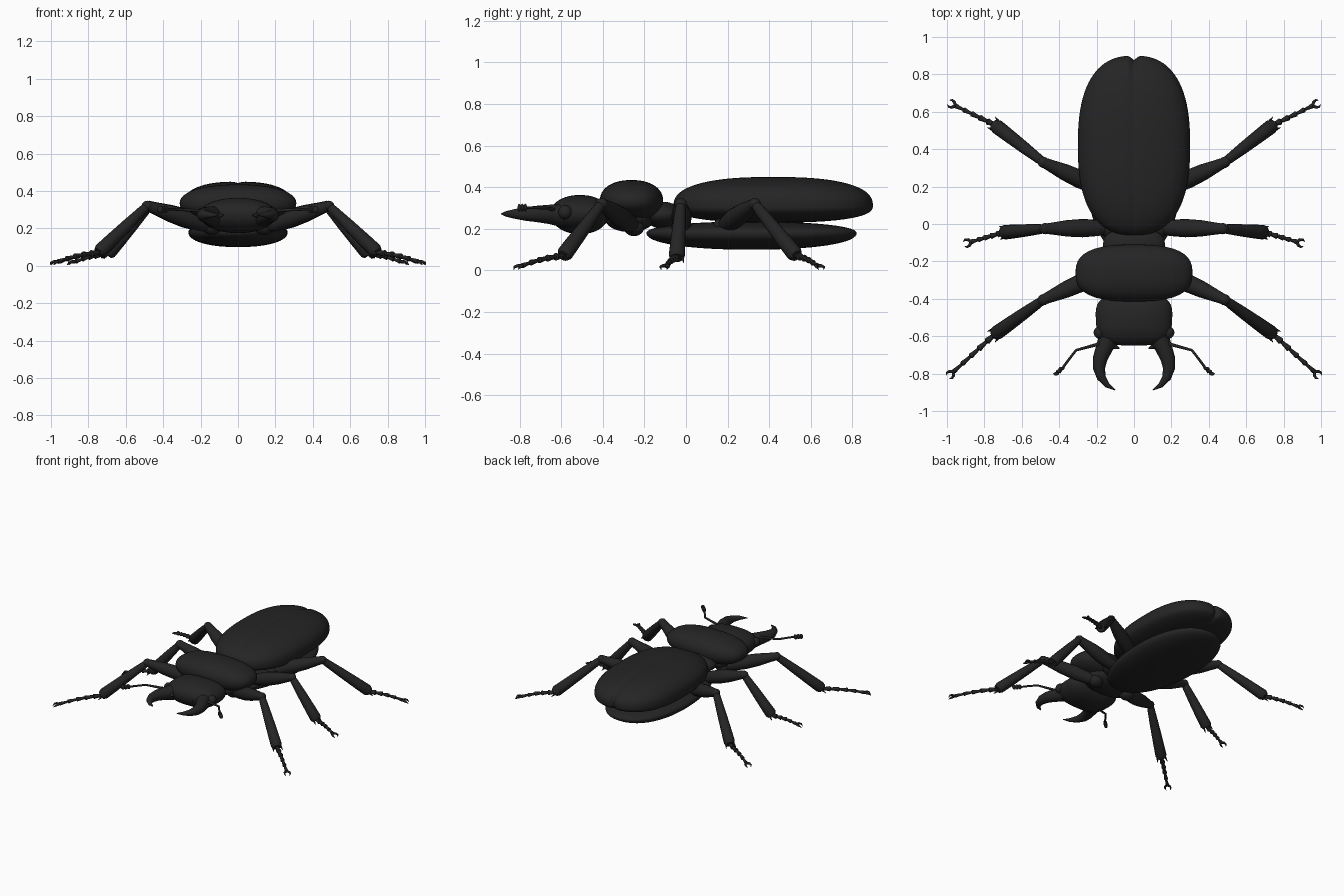
import bpy, bmesh, math
from mathutils import Vector, Matrix

if "Cube" in bpy.data.objects:
    bpy.data.objects.remove(bpy.data.objects["Cube"], do_unlink=True)

black = bpy.data.materials.new("glossy black shell")
black.use_nodes = True
colour = (0.018, 0.018, 0.018, 1)
black.diffuse_color = colour
black.node_tree.nodes["Principled BSDF"].inputs["Base Color"].default_value = colour


def finish(name, bm):
    bmesh.ops.recalc_face_normals(bm, faces=bm.faces)
    mesh = bpy.data.meshes.new(name)
    bm.to_mesh(mesh)
    bm.free()
    mesh.materials.append(black)
    obj = bpy.data.objects.new(name, mesh)
    bpy.context.collection.objects.link(obj)
    bpy.ops.object.select_all(action='DESELECT')
    obj.select_set(True)
    bpy.context.view_layer.objects.active = obj
    bpy.ops.object.shade_smooth_by_angle(angle=math.radians(50))
    return obj


def blob(name, centre, half, down, plan=2.0, side=2.0, groove=0.0, taper=0.0, segs=48):
    """Rounded body: half = x, y and upward z radius; down = downward radius."""
    bm = bmesh.new()
    bmesh.ops.create_uvsphere(bm, u_segments=segs, v_segments=segs // 2, radius=1,
                              matrix=Matrix.Rotation(math.pi / 2, 4, 'X'))
    for v in bm.verts:
        x, y, z = v.co
        flat = (abs(x) ** plan + abs(y) ** plan) ** (side / plan)
        x, y, z = v.co / (flat + abs(z) ** side) ** (1 / side)
        dip = 1 - groove * math.exp(-(x / 0.06) ** 2)
        wide = 1 + taper * y
        v.co = (centre[0] + x * half[0] * wide,
                centre[1] + y * half[1] * (dip if y > 0 else 1),
                centre[2] + z * (half[2] * dip if z > 0 else down))
    return finish(name, bm)


def tube(name, points, radii, tall=1.0, sides=16):
    """Limb swept through points, with its own radius at each."""
    bm = bmesh.new()
    pts = [Vector(p) for p in points]
    rings = []
    for i, p in enumerate(pts):
        d = (pts[min(i + 1, len(pts) - 1)] - pts[max(i - 1, 0)]).normalized()
        across = d.cross(Vector((0, 0, 1))).normalized()
        up = across.cross(d)
        angles = [2 * math.pi * k / sides for k in range(sides)]
        rings.append([bm.verts.new(p + radii[i] * (across * math.cos(a) + up * tall * math.sin(a)))
                      for a in angles])
    for a, b in zip(rings, rings[1:]):
        for k in range(sides):
            n = (k + 1) % sides
            bm.faces.new((a[k], a[n], b[n], b[k]))
    bm.faces.new(rings[0])
    bm.faces.new(rings[-1])
    return finish(name, bm)


def along(a, b, steps):
    return [Vector(a).lerp(Vector(b), t) for t in steps]


# Body
blob("wing_cases", (0, 0.42, 0.31), (0.3, 0.48, 0.14), 0.08, 2.5, 2.5, 0.05, segs=96)
blob("abdomen", (0, 0.315, 0.18), (0.265, 0.505, 0.055), 0.08, 2.2, 2.2, taper=0.06, segs=64)
blob("waist", (0, -0.11, 0.27), (0.165, 0.09, 0.06), 0.07, 2.4)
blob("thorax_shield", (0, -0.262, 0.335), (0.312, 0.152, 0.1), 0.1, 2.7, 2.2)
blob("thorax_underside", (0, -0.27, 0.25), (0.2, 0.12, 0.05), 0.065, 2.4)
blob("head", (0, -0.51, 0.275), (0.204, 0.14, 0.088), 0.1, 3.2, 2.1, taper=0.03)

# Per leg: hip, knee, ankle, toe
legs = {
    "front": ((0.14, -0.25, 0.21), (0.485, -0.405, 0.32), (0.745, -0.59, 0.07), (0.965, -0.79, 0.022)),
    "middle": ((0.14, -0.02, 0.21), (0.475, -0.025, 0.32), (0.7, -0.045, 0.06), (0.87, -0.095, 0.022)),
    "hind": ((0.16, 0.18, 0.21), (0.485, 0.33, 0.32), (0.745, 0.53, 0.07), (0.955, 0.632, 0.022)),
}

for s, side in ((1, "left"), (-1, "right")):
    def flip(p):
        return Vector((s * p[0], p[1], p[2]))

    for which, joints in legs.items():
        hip, knee, ankle, toe = map(flip, joints)
        tag = f"{side}_{which}"
        blob(tag + "_hip", hip, (0.055, 0.05, 0.045), 0.045, segs=24)
        tube(tag + "_thigh", along(hip, knee, (0, 0.15, 0.4, 0.65, 0.85, 1)),
             (0.032, 0.043, 0.049, 0.044, 0.034, 0.027))
        blob(tag + "_knee", knee, (0.03, 0.03, 0.028), 0.028, segs=24)
        tube(tag + "_shin", along(knee, ankle, (0, 0.1, 0.4, 0.75, 0.95, 1)),
             (0.022, 0.026, 0.032, 0.037, 0.039, 0.03))

        # Spurs at the end of the shin
        out = (ankle - knee).normalized()
        across = out.cross(Vector((0, 0, 1))).normalized()
        for e in (1, -1):
            root = ankle + across * e * 0.028
            tube(f"{tag}_spur_{e}", [root, root + out * 0.03 + across * e * 0.008],
                 (0.008, 0.001), sides=8)

        # Beaded foot, sagging slightly
        path, radii = [], []
        beads = 5
        for i in range(beads):
            for part, r in ((0.0, 0.009), (0.55, 0.013), (0.9, 0.017), (1.0, 0.01)):
                t = (i + part) / beads
                p = ankle.lerp(toe, t)
                p.z += 0.008 * math.sin(math.pi * t)
                path.append(p)
                radii.append(r * (1.15 - 0.4 * t))
        tube(tag + "_foot", path, radii, sides=12)

        # Paired claws
        d = toe - ankle
        d.z = 0
        d.normalize()
        w = Vector((-d.y, d.x, 0))
        for e in (1, -1):
            bend = [toe, toe + d * 0.014 + w * e * 0.016,
                    toe + d * 0.03 + w * e * 0.02 - Vector((0, 0, 0.005)),
                    toe + d * 0.042 + w * e * 0.013 - Vector((0, 0, 0.018))]
            tube(f"{tag}_claw_{e}", bend, (0.009, 0.008, 0.006, 0.001), sides=8)

    # Head details
    blob(side + "_eye", flip((0.182, -0.58, 0.28)), (0.034, 0.034, 0.034), 0.034, segs=24)
    jaw = [(0.13, -0.60, 0.265), (0.158, -0.66, 0.27), (0.181, -0.72, 0.272), (0.187, -0.77, 0.272),
           (0.175, -0.82, 0.272), (0.143, -0.862, 0.272), (0.1, -0.888, 0.272)]
    tube(side + "_jaw", map(flip, jaw), (0.055, 0.046, 0.039, 0.033, 0.024, 0.014, 0.002))
    tube(side + "_jaw_tooth", [flip((0.14, -0.64, 0.27)), flip((0.078, -0.665, 0.27))], (0.028, 0.003))
    feeler = [(0.15, -0.62, 0.29), (0.2, -0.645, 0.295), (0.31, -0.675, 0.3),
              (0.36, -0.74, 0.302), (0.4, -0.795, 0.302)]
    tube(side + "_antenna", map(flip, feeler), (0.01, 0.009, 0.007, 0.007, 0.007), sides=10)
    for i in range(3):
        t = i * 0.014
        blob(f"{side}_antenna_club_{i + 1}", flip((0.388 + t, -0.773 - t, 0.302)),
             (0.016, 0.009, 0.019), 0.019, segs=16)
